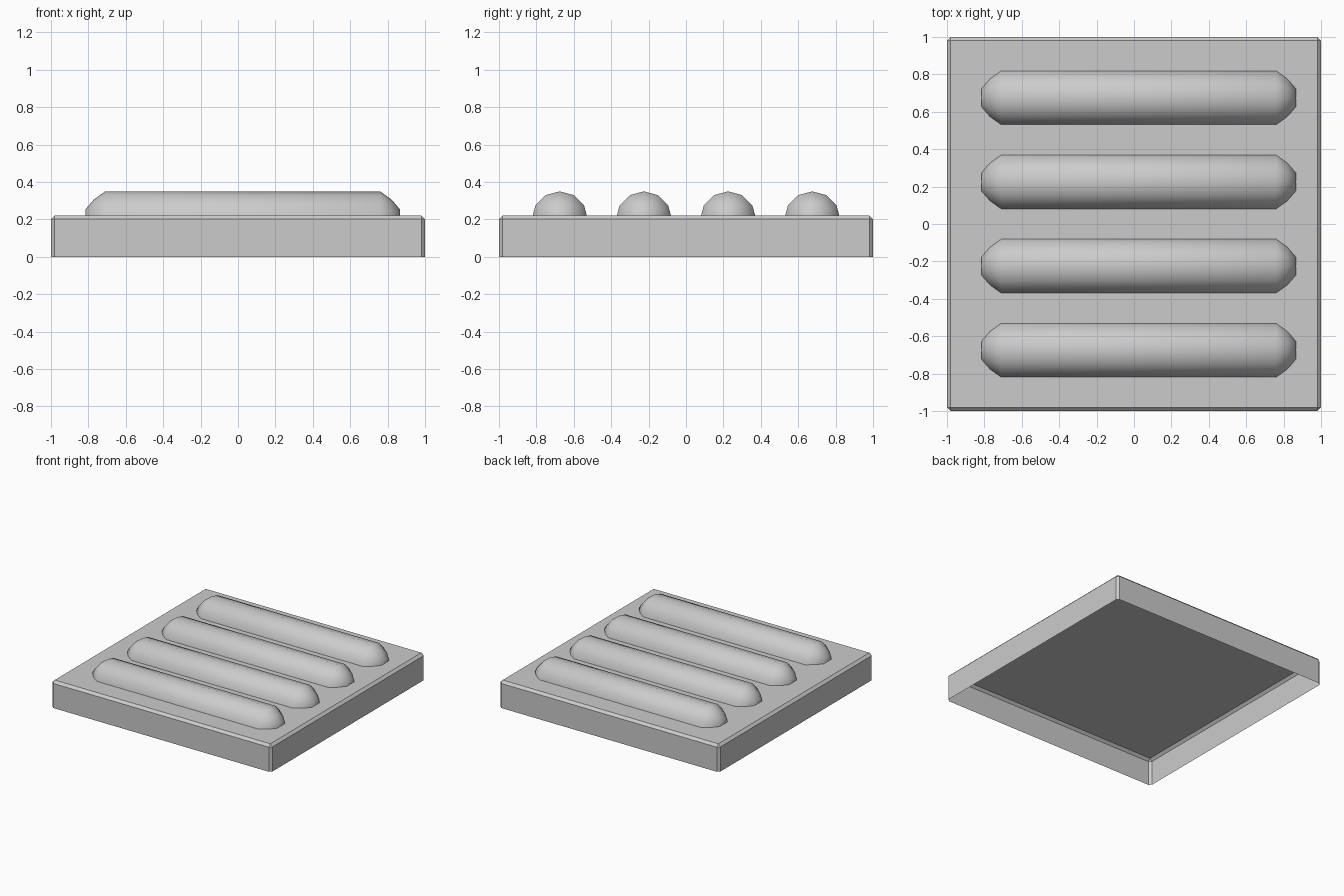
import bpy, bmesh, math

if "Cube" in bpy.data.objects:
    bpy.data.objects.remove(bpy.data.objects["Cube"])

TOP = 0.222          # height of the tray's upper face
CHAMFER = 0.02
BAR_R, BAR_Z = 0.15, 0.20
SIDES = 12


def add_object(name, bm):
    bmesh.ops.recalc_face_normals(bm, faces=bm.faces)
    mesh = bpy.data.meshes.new(name)
    bm.to_mesh(mesh)
    bm.free()
    obj = bpy.data.objects.new(name, mesh)
    bpy.context.collection.objects.link(obj)
    return obj


# Base tray: thin shell, open underneath, chamfered on top and corners
bm = bmesh.new()
bmesh.ops.create_cube(bm, size=1)
for v in bm.verts:
    v.co = (v.co.x * 2, v.co.y * 2, (v.co.z + 0.5) * TOP)
bmesh.ops.bevel(bm, geom=[e for e in bm.edges if max(v.co.z for v in e.verts) > 0.1],
                offset=CHAMFER, segments=1, affect='EDGES')
bottom = [f for f in bm.faces if all(abs(v.co.z) < 1e-4 for v in f.verts)]
bmesh.ops.delete(bm, geom=bottom, context='FACES')
add_object("base_tray", bm)


# Rounded bar: rings of a 12-sided capsule, trimmed at the tray surface
def add_bar(name, y):
    x0, x1 = -0.71, 0.76
    cap = [(0.105, 0.055), (0.06, 0.107), (0.0, BAR_R)]   # (overhang, radius)
    profile = [(x0 - o, r) for o, r in cap] + [(x1 + o, r) for o, r in reversed(cap)]
    bm = bmesh.new()
    rings = []
    for x, r in profile:
        angles = [2 * math.pi * i / SIDES for i in range(SIDES)]
        rings.append([bm.verts.new((x, y + r * math.cos(a), BAR_Z + r * math.sin(a)))
                      for a in angles])
    for a, b in zip(rings, rings[1:]):
        for i in range(SIDES):
            j = (i + 1) % SIDES
            bm.faces.new((a[i], a[j], b[j], b[i]))
    bm.faces.new(rings[0])
    bm.faces.new(rings[-1])
    bmesh.ops.recalc_face_normals(bm, faces=bm.faces)
    bmesh.ops.bisect_plane(bm, geom=bm.verts[:] + bm.edges[:] + bm.faces[:],
                           plane_co=(0, 0, TOP), plane_no=(0, 0, 1), clear_inner=True)
    obj = add_object(name, bm)
    bpy.ops.object.select_all(action='DESELECT')
    obj.select_set(True)
    bpy.context.view_layer.objects.active = obj
    bpy.ops.object.shade_smooth_by_angle(angle=math.radians(60))


# Four evenly spaced bars
for n in range(4):
    add_bar(f"raised_bar_{n + 1}", -0.675 + 0.45 * n)
